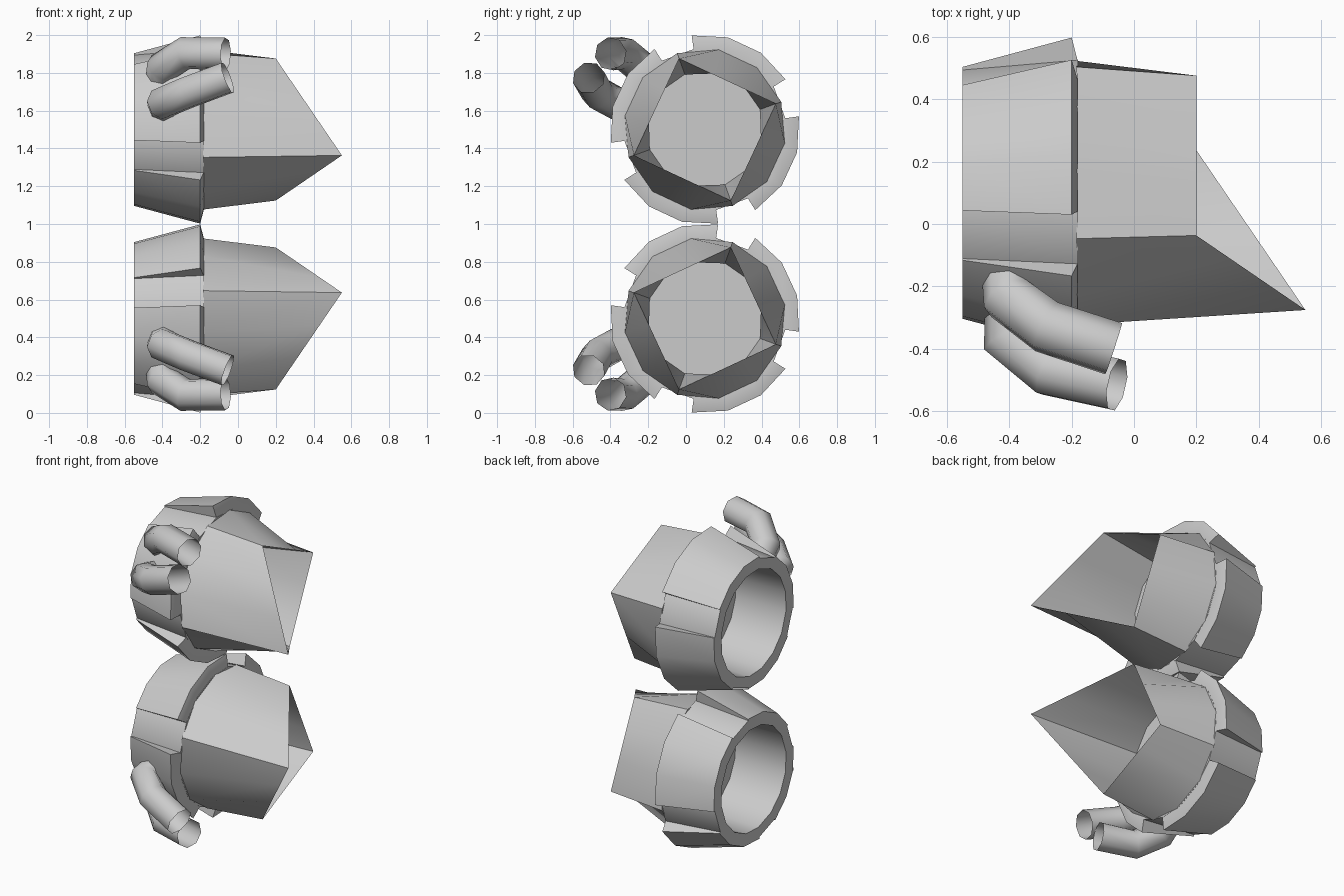
import bpy, bmesh
from math import sin, cos, radians
from mathutils import Vector

if "Cube" in bpy.data.objects:
    bpy.data.objects.remove(bpy.data.objects["Cube"])

grey = bpy.data.materials.new("plain_grey")
grey.use_nodes = True
grey.diffuse_color = (0.6, 0.6, 0.6, 1)
grey.node_tree.nodes["Principled BSDF"].inputs["Base Color"].default_value = (0.6, 0.6, 0.6, 1)

CY, CZ = 0.1, 0.5       # axis of the upper cuff, relative to the mirror plane z = 1


def point(x, r, deg):
    a = radians(deg)
    return Vector((x, CY + r * cos(a), CZ + r * sin(a)))


def ring(x, r, angles):
    return [point(x, r, a) for a in angles]


def finish(obj, angle=38):
    """Place, shade, colour and mirror a part to make the lower twin."""
    obj.location.z = 1
    obj.data.materials.append(grey)
    bpy.ops.object.select_all(action='DESELECT')
    obj.select_set(True)
    bpy.context.view_layer.objects.active = obj
    bpy.ops.object.shade_smooth_by_angle(angle=radians(angle))
    mirror = obj.modifiers.new("Mirror", 'MIRROR')
    mirror.use_axis = (False, False, True)
    mirror.use_mirror_merge = False


def loft(name, rings, wrap):
    """Skin rings of equal length; wrap joins the last ring to the first, otherwise ends are capped."""
    bm = bmesh.new()
    loops = [[bm.verts.new(p) for p in r] for r in rings]
    n = len(loops[0])
    pairs = list(zip(loops, loops[1:]))
    if wrap:
        pairs.append((loops[-1], loops[0]))
    else:
        bm.faces.new(loops[0])
        bm.faces.new(loops[-1])
    for a, b in pairs:
        for i in range(n):
            j = (i + 1) % n
            bm.faces.new((a[i], a[j], b[j], b[i]))
    bmesh.ops.recalc_face_normals(bm, faces=bm.faces)
    mesh = bpy.data.meshes.new(name)
    bm.to_mesh(mesh)
    bm.free()
    obj = bpy.data.objects.new(name, mesh)
    bpy.context.collection.objects.link(obj)
    finish(obj)


# Wrist band: cup open towards -x
step = [q * 90 + a for q in range(4) for a in (8, 32, 54, 76)]
loft("wrist_band", [ring(-0.2, 0.32, step), ring(-0.55, 0.33, step),
                    ring(-0.55, 0.398, step), ring(-0.18, 0.43, step)], False)

# Four flared plates around the band
for q in range(4):
    arc = [q * 90 + a for a in (32, 54, 76, 98)]
    sections = [[point(x, r, a) for x, r in
                 ((-0.55, 0.37), (-0.55, 0.408), (-0.2, 0.503), (-0.18, 0.425), (-0.2, 0.37))]
                for a in arc]
    loft("flared_plate_%d" % (q + 1), sections, False)

# Hand guard: round base drawn out to a square mouth with one long corner
corners = [point(0.2, 0.4, 20), point(0.2, 0.4, 110), point(0.55, 0.4, 200), point(0.2, 0.4, 290)]
SIDE = 3
mouth = [corners[k].lerp(corners[(k + 1) % 4], i / SIDE) for k in range(4) for i in range(SIDE)]
turn = [20 + 30 * i for i in range(12)]
loft("hand_guard", [ring(-0.185, 0.43, turn), mouth, ring(-0.185, 0.31, turn)], False)


# Bent open pipes on the front of the band
def pipe(name, path):
    curve = bpy.data.curves.new(name, 'CURVE')
    curve.dimensions = '3D'
    curve.bevel_depth = 0.088
    curve.bevel_resolution = 2
    spline = curve.splines.new('POLY')
    spline.points.add(len(path) - 1)
    for p, co in zip(spline.points, path):
        p.co = (*co, 1)
    obj = bpy.data.objects.new(name, curve)
    bpy.context.collection.objects.link(obj)
    bpy.ops.object.select_all(action='DESELECT')
    obj.select_set(True)
    bpy.context.view_layer.objects.active = obj
    bpy.ops.object.convert(target='MESH')
    finish(bpy.context.view_layer.objects.active, 50)


pipe("inner_pipe", [(-0.40, -0.17, 0.77), (-0.40, -0.24, 0.83), (-0.28, -0.33, 0.905), (-0.065, -0.4, 0.9)])
pipe("outer_pipe", [(-0.39, -0.26, 0.62), (-0.40, -0.37, 0.64), (-0.27, -0.47, 0.695), (-0.055, -0.515, 0.775)])
